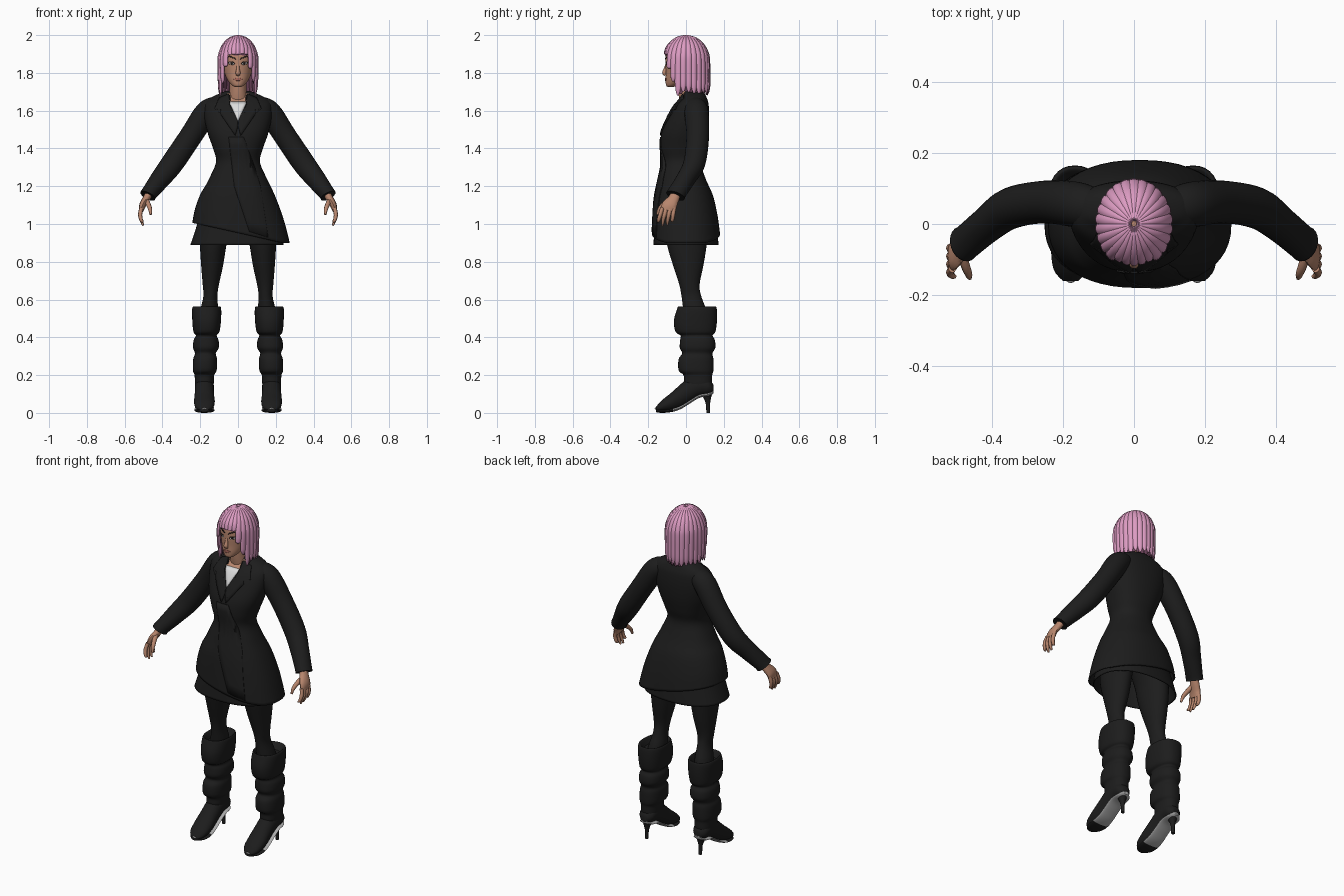
import bpy, bmesh, random
from math import sin, cos, pi, radians, acos, copysign
from mathutils import Vector
from mathutils.bvhtree import BVHTree

random.seed(4)
if "Cube" in bpy.data.objects:
    bpy.data.objects.remove(bpy.data.objects["Cube"])


def material(name, r, g, b):
    m = bpy.data.materials.new(name)
    m.use_nodes = True
    m.diffuse_color = (r, g, b, 1)
    m.node_tree.nodes["Principled BSDF"].inputs["Base Color"].default_value = (r, g, b, 1)
    return m


BLACK = material("black cloth", .012, .012, .012)
SKIN = material("skin", .48, .24, .155)
PINK = material("pink hair", .72, .33, .54)
PLUM = material("dark hair roots", .16, .06, .11)
WHITE = material("white shirt", .72, .72, .72)
SILVER = material("silver sole", .4, .4, .4)
BROWN = material("dark brown", .02, .012, .01)
LIP = material("lips", .38, .13, .1)


def spline(stations, steps=5):
    """Smooth curve through tuples of any length."""
    out = []
    for i in range(len(stations) - 1):
        a, b, c, d = (Vector(stations[min(max(i + k, 0), len(stations) - 1)]) for k in (-1, 0, 1, 2))
        for j in range(steps):
            t = j / steps
            out.append(b + (c - a) * t / 2 + (a * 2 - b * 5 + c * 4 - d) * t * t / 2
                       + (b * 3 - a - c * 3 + d) * t ** 3 / 2)
    return out + [Vector(stations[-1])]


def finish(name, bm, mat, solid=0):
    me = bpy.data.meshes.new(name)
    bm.to_mesh(me)
    bm.free()
    ob = bpy.data.objects.new(name, me)
    bpy.context.collection.objects.link(ob)
    me.materials.append(mat)
    bpy.ops.object.select_all(action='DESELECT')
    ob.select_set(True)
    bpy.context.view_layer.objects.active = ob
    bpy.ops.object.shade_smooth_by_angle(angle=radians(50))
    if solid:
        mod = ob.modifiers.new("thickness", 'SOLIDIFY')
        mod.thickness = solid
    return ob


def build(name, tubes, mat, open_end=False, solid=0):
    """Skin each list of rings into a tube."""
    bm = bmesh.new()
    for rings in tubes:
        vs = [[bm.verts.new(p) for p in ring] for ring in rings]
        n = len(vs[0])
        for a, b in zip(vs, vs[1:]):
            for i in range(n):
                bm.faces.new((a[i], a[(i + 1) % n], b[(i + 1) % n], b[i]))
        bm.faces.new(vs[0])
        if not open_end:
            bm.faces.new(vs[-1])
    bmesh.ops.recalc_face_normals(bm, faces=bm.faces)
    return finish(name, bm, mat, solid)


def stack(stations, side=1, n=32, power=1.0, steps=5):
    """Level rings from (z, centre x, centre y, radius x, radius y)."""
    shape = lambda v: copysign(abs(v) ** power, v)
    return [[Vector((side * (x + rx * shape(cos(2 * pi * i / n))), y + ry * shape(sin(2 * pi * i / n)), z))
             for i in range(n)] for z, x, y, rx, ry in spline(stations, steps)]


def sweep(stations, hint, side=1, n=12, steps=5):
    """Rings across a path of (x, y, z, half width, half thickness)."""
    st = spline(stations, steps)
    pts = [Vector(s[:3]) for s in st]
    rings = []
    for i, p in enumerate(pts):
        t = (pts[min(i + 1, len(pts) - 1)] - pts[max(i - 1, 0)]).normalized()
        w = Vector(hint)
        w = (w - t * w.dot(t)).normalized()
        d = w.cross(t)
        ring = [p + w * st[i][3] * cos(2 * pi * k / n) + d * st[i][4] * sin(2 * pi * k / n) for k in range(n)]
        rings.append([Vector((side * q.x, q.y, q.z)) for q in ring])
    return rings


def panel(name, outline, mat, target, lift=.004, side=1):
    """Thin plate from an (x, z) outline, laid on the front of a target."""
    me = target.data
    tree = BVHTree.FromPolygons([v.co for v in me.vertices], [p.vertices[:] for p in me.polygons])
    bm = bmesh.new()
    bm.faces.new([bm.verts.new((side * x, 0, z)) for x, z in outline])
    bmesh.ops.triangulate(bm, faces=bm.faces)
    bmesh.ops.subdivide_edges(bm, edges=bm.edges, cuts=5, use_grid_fill=True)
    missed = []
    for v in bm.verts:
        hit = tree.ray_cast(Vector((v.co.x, -1, v.co.z)), Vector((0, 1, 0)))[0]
        if hit:
            v.co.y = hit.y - lift
        else:
            missed.append(v)
    bmesh.ops.delete(bm, geom=missed, context='VERTS')
    bm.normal_update()
    bmesh.ops.reverse_faces(bm, faces=[f for f in bm.faces if f.normal.y > 0])
    return finish(name, bm, mat, lift)


def oval(x, z, rx, rz, tilt=0, n=12):
    return [(x + rx * cos(2 * pi * i / n), z + rz * sin(2 * pi * i / n) + tilt * rx * cos(2 * pi * i / n))
            for i in range(n)]


# Jacket with a hem that climbs towards the right side
rings = stack([(1.705, 0, .04, .06, .05), (1.69, 0, .042, .1, .058), (1.665, 0, .043, .15, .068),
               (1.63, 0, .03, .178, .09), (1.56, 0, .012, .178, .11), (1.48, 0, -.008, .16, .122),
               (1.4, 0, -.02, .132, .116), (1.33, 0, -.025, .116, .102), (1.25, 0, -.022, .148, .122),
               (1.15, 0, -.012, .195, .152), (1.02, .008, -.004, .235, .17), (.9, .016, 0, .258, .18)], n=48, power=.88)
for ring in rings:
    for p in ring:
        if p.z < 1.2:
            hem = min(max(.953 - .22 * p.x, .9), 1.02)
            p.z = 1.2 - (1.2 - p.z) * (1.2 - hem) / .3
jacket = build("jacket", [rings], BLACK, True, .008)
build("skirt", [stack([(1.2, 0, -.012, .14, .11), (1.08, 0, -.006, .192, .145), (.98, 0, -.002, .222, .163),
                       (.89, -.005, 0, .247, .173)], n=48, power=.88)], BLACK, True, .006)
panel("front_overlap", [(-.05, 1.46), (.03, 1.46), (.09, 1.3), (.12, 1.2), (.16, .93), (.06, .96), (-.02, 1.2)],
      BLACK, jacket, .005)
panel("skin_neckline", [(-.06, 1.692), (.06, 1.692), (.046, 1.635), (-.046, 1.635)], SKIN, jacket, .003)
panel("shirt", [(-.047, 1.648), (.047, 1.648), (0, 1.545)], WHITE, jacket, .005)

# Neck and head
build("neck", [stack([(1.64, 0, .02, .055, .05), (1.7, 0, .005, .045, .047), (1.8, 0, 0, .045, .05)])], SKIN)
head = build("head", [stack([(1.725, 0, -.082, .012, .012), (1.733, 0, -.076, .03, .029), (1.76, 0, -.048, .054, .06),
                             (1.8, 0, -.024, .072, .083), (1.85, 0, -.014, .083, .095), (1.9, 0, -.006, .085, .1),
                             (1.95, 0, 0, .07, .085), (1.975, 0, 0, .035, .045)])], SKIN)
build("nose", [sweep([(0, -.1, 1.855, .007, .006), (0, -.108, 1.825, .008, .008), (0, -.115, 1.8, .013, .011),
                      (0, -.107, 1.788, .01, .006)], (1, 0, 0))], SKIN)
panel("lips", [(-.024, 1.767), (-.007, 1.774), (0, 1.772), (.007, 1.774), (.024, 1.767), (.009, 1.758),
               (-.009, 1.758)], LIP, head, .003)

for s, tag in ((1, "left_"), (-1, "right_")):
    # Face details
    panel(tag + "eye_rim", oval(.035, 1.852, .018, .009, .15), BROWN, head, .0015, s)
    panel(tag + "eye_white", oval(.035, 1.85, .014, .006, .15), WHITE, head, .0025, s)
    panel(tag + "iris", oval(.034, 1.851, .006, .006), BROWN, head, .0035, s)
    panel(tag + "eyebrow", [(.012, 1.871), (.014, 1.879), (.045, 1.892), (.066, 1.881), (.044, 1.884)],
          BROWN, head, .003, s)

    # Lapel and sleeve
    panel(tag + "lapel", [(.05, 1.69), (.1, 1.67), (.125, 1.61), (.09, 1.605), (.095, 1.585), (.015, 1.47),
                          (-.004, 1.535), (.044, 1.635)], BLACK, jacket, .008, s)
    build(tag + "sleeve", [sweep([(.11, .045, 1.625, .055, .05), (.165, .055, 1.592, .064, .062),
                                  (.25, .062, 1.465, .06, .06), (.345, .045, 1.325, .058, .06),
                                  (.41, 0, 1.24, .05, .053), (.468, -.048, 1.165, .05, .043),
                                  (.478, -.056, 1.15, .052, .044)], (0, 1, 0), s, 24)], BLACK)

    # Hand: palm, four fingers and thumb
    hand = [sweep([(.465, -.05, 1.17, .025, .02), (.485, -.065, 1.135, .03, .02), (.505, -.087, 1.1, .04, .018),
                   (.512, -.095, 1.07, .038, .012)], (0, 1, 0), s)]
    for k, tip in enumerate((1.012, .992, .995, 1.018)):
        y = -.126 + .021 * k
        hand.append(sweep([(.511, y, 1.085, .011, .011), (.518, y * 1.08, 1.05, .011, .011),
                           (.512, y * 1.15, 1.02, .0095, .009), (.502, y * 1.18, tip, .005, .005)], (0, 1, 0), s, 8))
    hand.append(sweep([(.487, -.075, 1.13, .014, .014), (.475, -.115, 1.105, .013, .013),
                       (.466, -.14, 1.08, .011, .01), (.462, -.152, 1.05, .006, .006)], (1, 0, 0), s, 8))
    build(tag + "hand", hand, SKIN)

    # Leg
    build(tag + "leg", [stack([(1.05, .1, 0, .09, .11), (.95, .125, .003, .076, .108), (.88, .132, .005, .069, .103),
                               (.78, .137, .012, .058, .08), (.68, .144, .018, .043, .054), (.62, .146, .028, .037, .052),
                               (.55, .152, .045, .046, .06), (.48, .16, .055, .05, .06)], s)], BLACK)

    # Slouched boot shaft, foot, sole and heel
    build(tag + "boot_shaft", [stack([(.53, .165, .055, .05, .07), (.562, .165, .058, .068, .096),
                                      (.55, .166, .058, .077, .105), (.49, .166, .05, .076, .114),
                                      (.43, .167, .05, .069, .106), (.41, .168, .056, .055, .085),
                                      (.385, .169, .061, .066, .092), (.345, .17, .061, .068, .094),
                                      (.315, .173, .06, .055, .08), (.285, .174, .053, .063, .092),
                                      (.225, .176, .053, .063, .092), (.2, .178, .063, .052, .076),
                                      (.16, .178, .064, .05, .074), (.12, .178, .07, .045, .06)], s, 32, .85, 4)], BLACK)
    foot = spline([(.145, .108, .15, .022), (.12, .095, .18, .045), (.07, .085, .2, .05), (.02, .055, .19, .05),
                   (-.03, .025, .15, .052), (-.08, .01, .105, .055), (-.13, .006, .065, .047), (-.16, .01, .03, .022)])

    def foot_rings(low, high, grow, stations=foot):
        return [[Vector((s * (.178 + (r + grow) * cos(a)), y, (low(b, t) + high(b, t)) / 2
                         + (high(b, t) - low(b, t)) / 2 * sin(a))) for a in (2 * pi * i / 24 for i in range(24))]
                for y, b, t, r in stations]

    build(tag + "boot_foot", [foot_rings(lambda b, t: b, lambda b, t: t, 0)], BLACK)
    sole = build(tag + "sole", [foot_rings(lambda b, t: b - .006, lambda b, t: b + .012, -.002)], SILVER)
    sole.data.materials.append(BLACK)
    for f in sole.data.polygons:
        f.material_index = int(f.center.y < -.07)
    build(tag + "toe_trim", [sweep([(.166, -.156, .02, .004, .004), (.178, -.161, .023, .005, .005),
                                    (.19, -.156, .02, .004, .004)], (0, 0, 1), s, 8)], SILVER)
    build(tag + "heel", [stack([(0, .178, .118, .01, .01), (.05, .178, .116, .011, .012), (.085, .178, .112, .022, .022),
                                (.115, .178, .108, .036, .036)], s, 16)], BLACK)


# Hair: locks falling from the crown, short over the forehead
def locks(count, shift, scale, width, thick):
    tubes = []
    for k in range(count):
        a = 2 * pi * (k + shift) / count
        away = abs((a + pi) % (2 * pi) - pi)
        jitter = random.uniform(-.012, .012)
        end = 1.898 if away < .72 else 1.83 if away < .95 else 1.755 if away < 1.2 else 1.69
        end += jitter * (.6 if away < .72 else 1)
        rx, ry, rz = .101 * scale, .119 * scale, .132 * scale
        last = acos(max(end - 1.86, 0) / rz)
        path = []
        for f in (.06, .3, .55, .8, 1):
            th = last * f
            path.append((rx * sin(a) * sin(th), -ry * cos(a) * sin(th), 1.86 + rz * cos(th),
                         width * (.3 + .7 * min(1, 1.3 * sin(th))), thick))
        if end < 1.86:
            x, y = path[-1][:2]
            for f, w in ((.45, 1), (.8, .85), (1, .25)):
                path.append((x * (1 - .03 * f), y * (1 + .02 * f), 1.86 + (end - 1.86) * f, width * w, thick * w))
        else:
            path[-1] = path[-1][:3] + (width * .6, thick * .5)
        tubes.append(sweep(path, (rx * cos(a), ry * sin(a), 0), 1, 8, 4))
    return tubes


build("hair_under_layer", locks(26, .5, .95, .021, .006), PLUM)
build("hair_locks", locks(26, 0, 1, .0165, .009), PINK)
